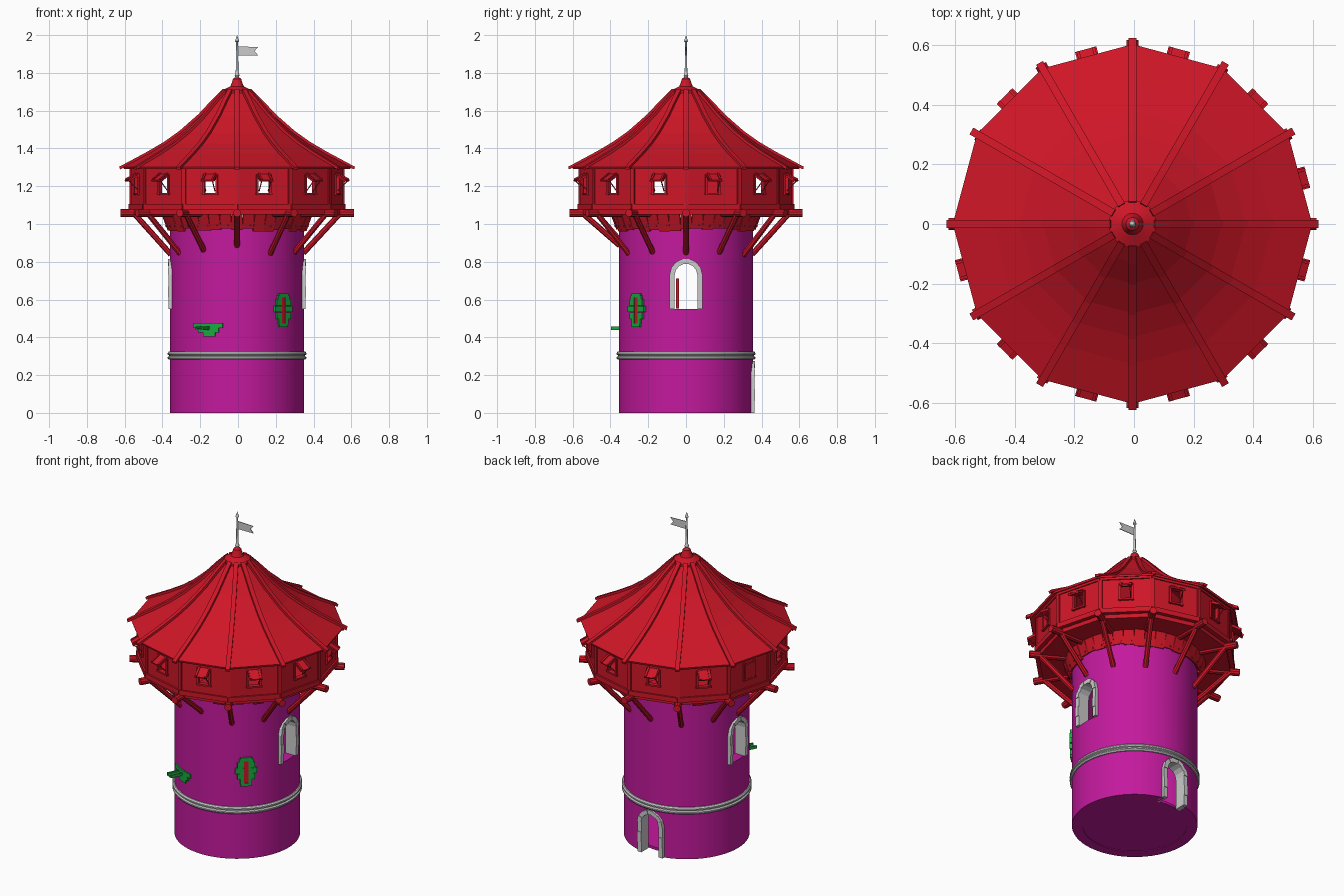
import bpy, bmesh, random
from math import pi, sin, cos, radians, sqrt
from mathutils import Matrix, Vector

if "Cube" in bpy.data.objects:
    bpy.data.objects.remove(bpy.data.objects["Cube"])

random.seed(4)
AXIS_X = -0.005
R = Matrix.Rotation


def material(name, rgb):
    m = bpy.data.materials.new(name)
    m.diffuse_color = (*rgb, 1)
    m.use_nodes = True
    m.node_tree.nodes["Principled BSDF"].inputs["Base Color"].default_value = m.diffuse_color
    return m


RED = material("red_wood", (0.62, 0.008, 0.02))
PURPLE = material("purple_wall", (0.55, 0.01, 0.34))
GREEN = material("green_stone", (0.01, 0.4, 0.05))


def finish(name, bm, mat=None, smooth=False):
    bmesh.ops.remove_doubles(bm, verts=bm.verts, dist=1e-6)
    bmesh.ops.recalc_face_normals(bm, faces=bm.faces)
    bm.transform(Matrix.Translation((AXIS_X, 0, 0)))
    me = bpy.data.meshes.new(name)
    bm.to_mesh(me)
    bm.free()
    ob = bpy.data.objects.new(name, me)
    bpy.context.collection.objects.link(ob)
    if mat:
        me.materials.append(mat)
    if smooth:
        smooth_shade(ob)
    return ob


def activate(ob):
    bpy.ops.object.select_all(action='DESELECT')
    ob.select_set(True)
    bpy.context.view_layer.objects.active = ob


def smooth_shade(ob):
    activate(ob)
    bpy.ops.object.shade_smooth_by_angle(angle=radians(30))


# Local axes of every helper: x = outward from the tower axis, y = sideways, z = up
def box(bm, a, c, s, tilt=0):
    m = R(a, 4, 'Z') @ Matrix.Translation(c) @ R(tilt, 4, 'Y') @ Matrix.Diagonal((*s, 1))
    bmesh.ops.create_cube(bm, size=1, matrix=m)


def slab(bm, a, pts, d):
    rot, d = R(a, 3, 'Z'), Vector(d)
    lo = [bm.verts.new(rot @ Vector(p)) for p in pts]
    hi = [bm.verts.new(rot @ (Vector(p) + d)) for p in pts]
    bm.faces.new(lo)
    bm.faces.new(hi[::-1])
    for i in range(len(pts)):
        j = (i + 1) % len(pts)
        bm.faces.new((lo[i], hi[i], hi[j], lo[j]))


def rod(bm, a, p, q, r, segs=10):
    p, q = Vector(p), Vector(q)
    rot = (q - p).to_track_quat('Z', 'Y').to_matrix().to_4x4()
    m = R(a, 4, 'Z') @ Matrix.Translation((p + q) / 2) @ rot
    bmesh.ops.create_cone(bm, cap_ends=True, segments=segs, radius1=r, radius2=r,
                          depth=(q - p).length, matrix=m)


def lathe(bm, prof, segs, closed=False):
    rings = [[bm.verts.new((r * cos(2 * pi * i / segs), r * sin(2 * pi * i / segs), z))
              for i in range(segs)] for r, z in prof]
    for k in range(len(prof) if closed else len(prof) - 1):
        u, v = rings[k], rings[(k + 1) % len(prof)]
        for i in range(segs):
            j = (i + 1) % segs
            bm.faces.new((u[i], u[j], v[j], v[i]))


def arch(hw, z0, zc, n_leg=3, n_arc=7):
    pts = [(-hw, z0 + (zc - z0) * i / n_leg) for i in range(n_leg)]
    pts += [(-hw * cos(pi * i / n_arc), zc + hw * sin(pi * i / n_arc)) for i in range(n_arc + 1)]
    return pts + [(hw, zc - (zc - z0) * i / n_leg) for i in range(1, n_leg + 1)]


# Round tower wall with openings
bm = bmesh.new()
lathe(bm, [(.355, 0), (.355, 1.03), (.295, 1.03), (.295, 0)], 64, True)
tower = finish("tower_wall", bm, PURPLE)
openings = [("right_window", 0, .55, .73), ("left_window", pi, .55, .73), ("door", pi / 2, 0, .19)]
for name, a, z0, zc in openings:
    bm = bmesh.new()
    slab(bm, a, [(.2, y, z) for y, z in arch(.07, z0 if z0 else -.05, zc)], (.3, 0, 0))
    cutter = finish(name + "_cutter", bm)
    cutter.hide_render = True
    activate(tower)
    mod = tower.modifiers.new("opening", 'BOOLEAN')
    mod.operation, mod.solver, mod.object = 'DIFFERENCE', 'EXACT', cutter
    bpy.ops.object.modifier_apply(modifier=mod.name)
    bpy.data.objects.remove(cutter)
    # stone surround, one block per arch step
    bm = bmesh.new()
    inn, out = arch(.06, z0, zc), arch(.087, z0, zc)
    for i in range(len(inn) - 1):
        quad = [inn[i], inn[i + 1], out[i + 1], out[i]]
        slab(bm, a, [(.29, y, z) for y, z in quad], (.072 + .004 * (i % 2), 0, 0))
    finish(name + "_stone_surround", bm)
smooth_shade(tower)

bm = bmesh.new()
lathe(bm, [(0, .004), (.297, .004), (.297, .02), (0, .02)], 64)
finish("ground_floor", bm, PURPLE)
bm = bmesh.new()
box(bm, 0, (.22, -.045, .632), (.1, .015, .16))
finish("inner_window_shutter", bm, RED)

# Moulded stone band
bm = bmesh.new()
lathe(bm, [(.35, .282), (.362, .282), (.367, .289), (.367, .296), (.359, .301), (.359, .305),
           (.367, .309), (.367, .317), (.361, .325), (.35, .325)], 64, True)
finish("stone_band", bm, None, True)

# Arrow slit with stepped stones
A = radians(-90 + 43)
bm = bmesh.new()
for z, w in ((.485, .034), (.515, .05), (.55, .062), (.585, .05), (.605, .04)):
    for s in (-1, 1):
        box(bm, A, (.352, s * (.013 + w) / 2, z), (.024, w - .013, .034))
box(bm, A, (.352, 0, .463), (.024, .062, .018))
box(bm, A, (.352, 0, .621), (.026, .066, .022))
finish("arrow_slit_stones", bm, GREEN)
bm = bmesh.new()
box(bm, A, (.335, 0, .54), (.05, .027, .145))
finish("arrow_slit_board", bm, RED)

# Drain spout with stepped stones
A = radians(-90 - 26)
bm = bmesh.new()
for z, h, t, w in ((.462, .026, 0, .17), (.437, .024, .005, .12), (.415, .022, .01, .07)):
    n = 3
    for i in range(n):
        off = (t + w * ((i + .5) / n - .5)) / .355
        box(bm, A + off, (.352, 0, z), (.022, w / n, h))
box(bm, A, (.39, -.01, .444), (.09, .045, .008))
for y in (-.03, .01):
    box(bm, A, (.39, y, .451), (.09, .008, .014))
finish("drain_spout", bm, GREEN)

# Flared plank skirt below the gallery
bm = bmesh.new()
N = 40
for i in range(N):
    a, h = 2 * pi * i / N, .085 + random.uniform(-.008, .012)
    box(bm, a, (.378, 0, 1.055 - h / 2), (.012, .059, h), .36)
    box(bm, a, (.374, .012, .99), (.012, .009, .009), .36)
finish("plank_skirt", bm, RED)

# Gallery floor, beams and braces
bm = bmesh.new()
lathe(bm, [(0, 1.05), (.55, 1.05), (.55, 1.075), (0, 1.075)], 12)
finish("gallery_floor", bm, RED)
bm, bb = bmesh.new(), bmesh.new()
for i in range(12):
    a = i * pi / 6
    rod(bm, a, (.33, 0, 1.058), (.618 if i % 3 == 0 else .6 + random.uniform(0, .02), 0, 1.058), .021)
    low = .885 if i == 9 else random.uniform(.83, .86)
    rod(bb, a, (.54, 0, 1.05), (.35, 0, low), .015, 8)
finish("gallery_beams", bm, RED)
finish("gallery_braces", bb, RED)

# Gallery walls, posts, window frames and awning shutters
wall, posts, shut = bmesh.new(), bmesh.new(), bmesh.new()
AP = .539
for i in range(12):
    a = radians(15 + 30 * i)
    box(wall, a, (AP, 0, 1.12), (.014, .288, .09))
    box(wall, a, (AP, 0, 1.285), (.014, .288, .07))
    for s in (-1, 1):
        box(wall, a, (AP, s * .087, 1.208), (.014, .114, .088))
        box(posts, a, (AP + .004, s * .036, 1.208), (.022, .012, .11))
    box(posts, a, (AP + .006, 0, 1.16), (.028, .09, .01))
    box(posts, a, (AP + .006, 0, 1.09), (.022, .29, .03))
    box(posts, a, (AP + .004, 0, 1.3), (.02, .29, .018))
    box(posts, a - pi / 12, (.557, 0, 1.19), (.024, .024, .25))
    if i != 5:
        box(shut, a, (.575, 0, 1.244), (.068, .074, .009), .5)
        for s in (-1, 1):
            box(shut, a, (.577, s * .027, 1.252), (.066, .01, .006), .5)
        rod(shut, a, (.545, .025, 1.175), (.6, .025, 1.23), .003, 6)
    else:
        box(shut, a, (AP + .014, 0, 1.21), (.009, .07, .09))
finish("gallery_walls", wall, RED)
finish("gallery_posts_and_frames", posts, RED)
finish("awning_shutters", shut, RED)

# Twelve-sided sweeping roof with ribs
prof = [(.603, 1.303), (.47, 1.372), (.38, 1.425), (.3, 1.482), (.2, 1.57), (.13, 1.645), (.07, 1.705)]
bm = bmesh.new()
lathe(bm, prof + [(r - .004, z - .012) for r, z in prof[::-1]], 12, True)
finish("roof_panels", bm, RED)
bm = bmesh.new()
top = [(.624, 1.303)] + [(r + .005, z + .011) for r, z in prof[1:]]
low = [(.62, 1.289)] + [(r - .004, z - .012) for r, z in prof[1:]]
for i in range(12):
    for k in range(len(top) - 1):
        sec = [top[k], top[k + 1], low[k + 1], low[k]]
        slab(bm, i * pi / 6, [(r, -.013, z) for r, z in sec], (0, .026, 0))
finish("roof_ribs", bm, RED)
bm = bmesh.new()
lathe(bm, [(0, 1.69), (.08, 1.693), (.08, 1.706), (.036, 1.728), (.027, 1.75), (.022, 1.768),
           (.012, 1.776), (0, 1.776)], 24)
finish("roof_cap", bm, RED, True)

# Finial and flag
bm = bmesh.new()
lathe(bm, [(0, 1.765), (.013, 1.77), (.009, 1.778), (.013, 1.787), (.009, 1.798), (.007, 1.81),
           (.005, 1.955), (.005, 1.963), (.011, 1.968), (.006, 1.982), (0, 2.0)], 14)
finish("finial", bm, None, True)
bm = bmesh.new()
slab(bm, 0, [(.003, -.002, 1.94), (.112, -.002, 1.937), (.092, -.002, 1.915),
             (.112, -.002, 1.893), (.003, -.002, 1.892)], (0, .004, 0))
finish("flag", bm)
